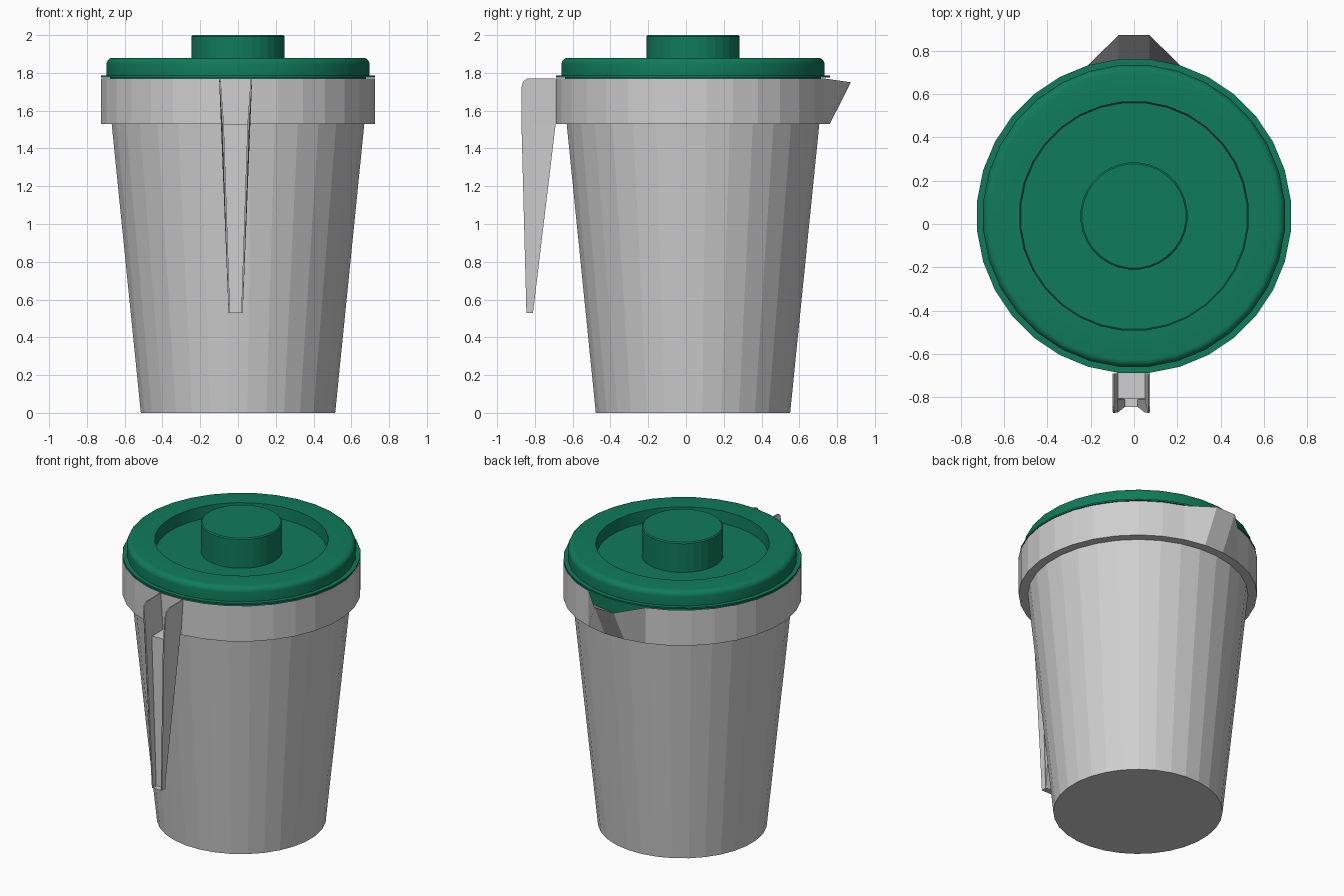
import bpy, bmesh
from math import sin, cos, pi, radians

SEGMENTS = 32
AXIS_Y = 0.037

cube = bpy.data.objects.get("Cube")
if cube:
    bpy.data.objects.remove(cube)


def material(name, color):
    mat = bpy.data.materials.new(name)
    mat.use_nodes = True
    mat.diffuse_color = color
    mat.node_tree.nodes["Principled BSDF"].inputs["Base Color"].default_value = color
    return mat


grey = material("light_grey_plastic", (0.62, 0.62, 0.62, 1))
green = material("green_plastic", (0.005, 0.2, 0.1, 1))


def add_object(name, bm, mat, smooth=False):
    mesh = bpy.data.meshes.new(name)
    bm.to_mesh(mesh)
    bm.free()
    mesh.materials.append(mat)
    obj = bpy.data.objects.new(name, mesh)
    bpy.context.collection.objects.link(obj)
    if smooth:
        bpy.ops.object.select_all(action='DESELECT')
        obj.select_set(True)
        bpy.context.view_layer.objects.active = obj
        bpy.ops.object.shade_smooth_by_angle(angle=radians(30))
    return obj


def lathe(profile, cap_first=False, cap_last=False):
    """Sweep (radius, height) points, listed bottom to top on the outside."""
    bm = bmesh.new()
    rings = []
    for r, z in profile:
        angles = [2 * pi * (i + 0.5) / SEGMENTS for i in range(SEGMENTS)]
        rings.append([bm.verts.new((r * cos(a), AXIS_Y + r * sin(a), z)) for a in angles])
    for low, high in zip(rings, rings[1:]):
        for i in range(SEGMENTS):
            j = (i + 1) % SEGMENTS
            bm.faces.new((low[i], low[j], high[j], high[i]))
    if cap_first:
        bm.faces.new(rings[0][::-1])
    if cap_last:
        bm.faces.new(rings[-1])
    return bm, rings


# Tapered body with a wider collar
bm, rings = lathe([(0.517, 0), (0.672, 1.53), (0.728, 1.53), (0.728, 1.77)], cap_first=True)
# Pull the two rear top points outwards into a pouring spout
for v in rings[-1]:
    if v.co.y > 0 and abs(v.co.x) < 0.1:
        v.co.y, v.co.z = 0.873, 1.75
add_object("jug_body", bm, grey)

# Lid: plug, thin rim, rounded shoulder and recessed centre
shoulder = [(0.665 + 0.035 * cos(a), 1.845 + 0.035 * sin(a))
            for a in [pi / 2 * k / 5 for k in range(6)]]
bm, _ = lathe([(0.68, 1.66), (0.68, 1.775), (0.728, 1.775), (0.728, 1.785), (0.70, 1.785)]
              + shoulder + [(0.53, 1.88), (0.525, 1.80)], cap_first=True, cap_last=True)
add_object("lid", bm, green, smooth=True)

# Knob standing in the recess
bm, _ = lathe([(0.248, 1.80), (0.248, 1.993), (0.241, 2.0)], cap_last=True)
add_object("lid_knob", bm, green)


# Handle: a tapered channel hanging from the collar
HANDLE_X = -0.0125
BOTTOM, LEDGE, TOP = 0.53, 1.53, 1.77


def half_width(z):
    if z < LEDGE:
        return 0.0375 + (z - BOTTOM) * 0.033
    return 0.0705 + (z - LEDGE) * 0.071


def sheet(bm, points):
    bm.faces.new([bm.verts.new(p) for p in points])


def side_points(outline, side, inset=0):
    return [(HANDLE_X + side * (half_width(z) - inset), y, z) for y, z in outline]


flange = [(-0.69, TOP), (-0.84, TOP), (-0.862, 1.755), (-0.872, 1.72), (-0.871, LEDGE),
          (-0.845, BOTTOM), (-0.81, BOTTOM), (-0.81, LEDGE), (-0.69, LEDGE)]
rib = [(-0.81, LEDGE), (-0.81, BOTTOM), (-0.69, LEDGE)]

for side, label in ((1, "left"), (-1, "right")):
    bm = bmesh.new()
    outer = [bm.verts.new(p) for p in side_points(flange, side)]
    inner = [bm.verts.new(p) for p in side_points(flange, side, 0.008)]
    bm.faces.new(outer)
    bm.faces.new(inner[::-1])
    for i in range(len(outer)):
        j = (i + 1) % len(outer)
        bm.faces.new((outer[i], inner[i], inner[j], outer[j]))
    bmesh.ops.recalc_face_normals(bm, faces=bm.faces)
    add_object(f"handle_flange_{label}", bm, grey)

    # Thin rib behind the flange, facing the inside of the channel
    bm = bmesh.new()
    points = side_points(rib, side, 0.004)
    sheet(bm, points if side < 0 else points[::-1])
    bm.normal_update()
    for f in bm.faces:
        if f.normal.x * side > 0:
            f.normal_flip()
    add_object(f"handle_rib_{label}", bm, grey)


def across(y, z):
    w = half_width(z) - 0.004
    return [(HANDLE_X - w, y, z), (HANDLE_X + w, y, z)]


# Channel floor, underside ledge and closed lower end
bm = bmesh.new()
sheet(bm, across(-0.805, BOTTOM) + across(-0.805, LEDGE)[::-1])
sheet(bm, across(-0.685, LEDGE) + across(-0.805, LEDGE)[::-1])
sheet(bm, across(-0.845, BOTTOM) + across(-0.805, BOTTOM)[::-1])
add_object("handle_channel", bm, grey)
